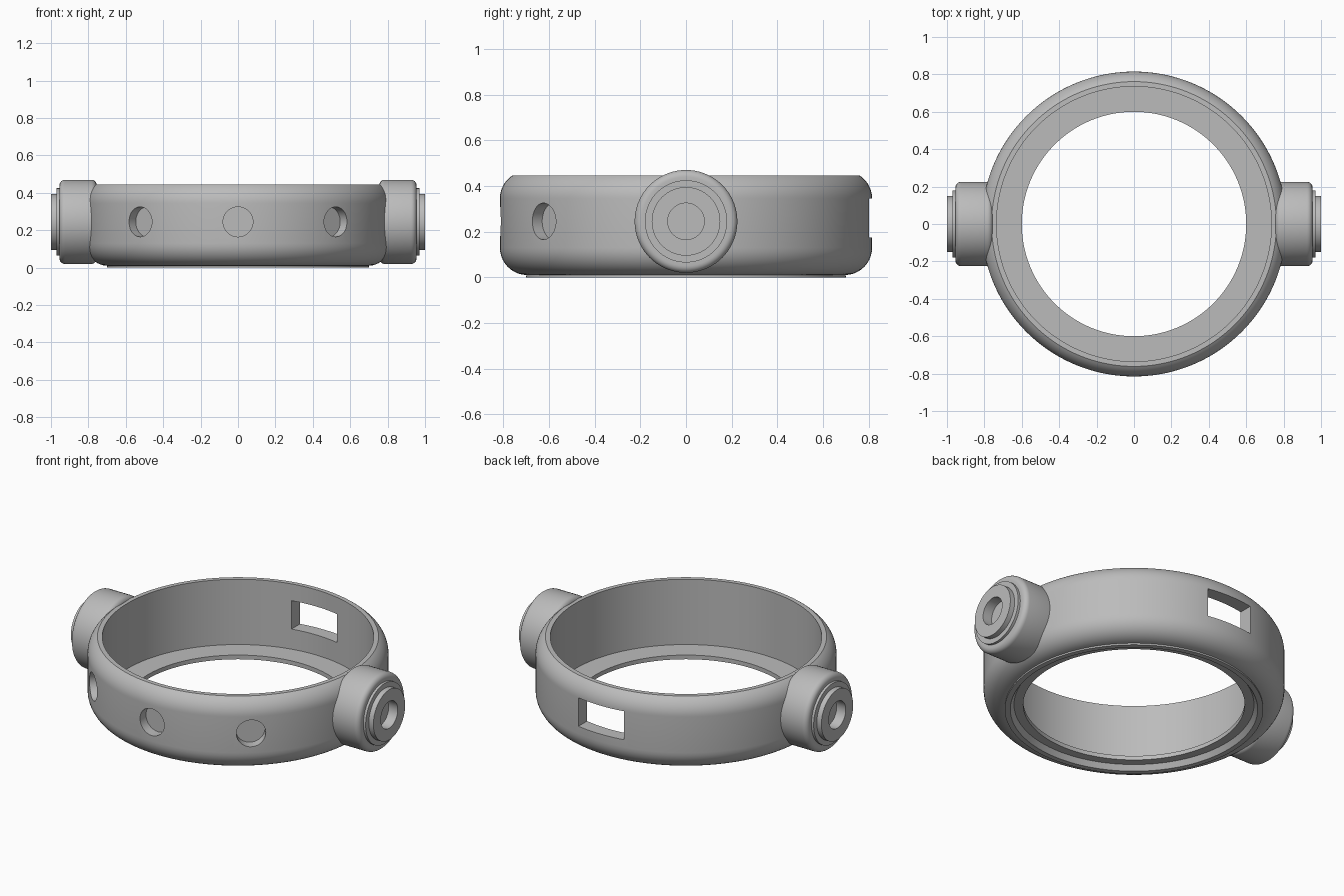
import bpy, bmesh
from math import sin, cos, pi, radians
from mathutils import Matrix

if "Cube" in bpy.data.objects:
    bpy.data.objects.remove(bpy.data.objects["Cube"])

MID = 0.245          # height of the holes and side bosses
grey = bpy.data.materials.new("satin_grey")
grey.use_nodes = True
grey.diffuse_color = (0.5, 0.5, 0.5, 1)
grey.node_tree.nodes["Principled BSDF"].inputs["Base Color"].default_value = (0.5, 0.5, 0.5, 1)


def arc(cx, cz, r, a0, a1, n=10):
    """Points along an arc, angles in degrees."""
    angles = [radians(a0 + (a1 - a0) * i / n) for i in range(n + 1)]
    return [(cx + r * cos(a), cz + r * sin(a)) for a in angles]


def add_object(name, bm, matrix=Matrix()):
    bmesh.ops.transform(bm, matrix=matrix, verts=bm.verts)
    bmesh.ops.recalc_face_normals(bm, faces=bm.faces)
    mesh = bpy.data.meshes.new(name)
    bm.to_mesh(mesh)
    bm.free()
    mesh.materials.append(grey)
    obj = bpy.data.objects.new(name, mesh)
    bpy.context.collection.objects.link(obj)
    return obj


def lathe(name, profile, steps, closed, matrix=Matrix()):
    """Revolve a (radius, height) profile around z."""
    bm = bmesh.new()
    verts = [bm.verts.new((r, 0, z)) for r, z in profile]
    pairs = list(zip(verts, verts[1:]))
    if closed:
        pairs.append((verts[-1], verts[0]))
    edges = [bm.edges.new(p) for p in pairs]
    bmesh.ops.spin(bm, geom=verts + edges, cent=(0, 0, 0), axis=(0, 0, 1),
                   angle=2 * pi, steps=steps, use_merge=True)
    bmesh.ops.remove_doubles(bm, verts=bm.verts, dist=1e-5)
    return add_object(name, bm, matrix)


def select_only(obj):
    bpy.ops.object.select_all(action='DESELECT')
    obj.select_set(True)
    bpy.context.view_layer.objects.active = obj


def cut(target, cutter):
    cutter.hide_render = True
    mod = target.modifiers.new("cut", 'BOOLEAN')
    mod.operation = 'DIFFERENCE'
    mod.solver = 'EXACT'
    mod.object = cutter
    select_only(target)
    bpy.ops.object.modifier_apply(modifier=mod.name)
    bpy.data.objects.remove(cutter)


# Ring body: stepped underside, rounded outer wall, inner floor flange
ring_profile = [(0.60, 0.03), (0.65, 0.03), (0.67, 0.0), (0.70, 0.0)]
ring_profile += arc(0.695, 0.13, 0.12, -88, 0)
ring_profile += arc(0.695, 0.345, 0.12, 0, 56.4)
ring_profile += [(0.735, 0.445), (0.735, 0.055), (0.60, 0.055)]
ring = lathe("ring_body", ring_profile, 144, True)

# Blind round holes across the front
for angle in (-40, 0, 40):
    bm = bmesh.new()
    bmesh.ops.create_cone(bm, cap_ends=True, segments=48, radius1=0.08, radius2=0.08, depth=0.2)
    place = (Matrix.Rotation(radians(angle), 4, 'Z') @ Matrix.Translation((0, -0.855, MID))
             @ Matrix.Rotation(pi / 2, 4, 'X'))
    cut(ring, add_object("hole_cutter", bm, place))

# Rectangular window through the back wall
bm = bmesh.new()
bmesh.ops.create_cube(bm, size=1)
cut(ring, add_object("window_cutter", bm,
                     Matrix.Translation((0, 0.8, 0.26)) @ Matrix.Diagonal((0.30, 0.4, 0.17, 1))))

# Side bosses: rounded drum, two steps and a blind socket
boss_profile = [(0, 0.755), (0.195, 0.755)]
boss_profile += arc(0.195, 0.785, 0.03, -90, 0, 6)
boss_profile += arc(0.195, 0.925, 0.03, 0, 90, 6)
boss_profile += [(0.18, 0.955), (0.18, 0.97), (0.15, 0.97), (0.15, 1.0),
                 (0.08, 1.0), (0.08, 0.94), (0, 0.94)]
bosses = []
for side, label in ((1, "left"), (-1, "right")):
    place = Matrix.Translation((0, 0, MID)) @ Matrix.Rotation(side * pi / 2, 4, 'Y')
    bosses.append(lathe(label + "_boss", boss_profile, 72, False, place))

for obj in [ring] + bosses:
    select_only(obj)
    bpy.ops.object.shade_smooth_by_angle(angle=radians(30))
